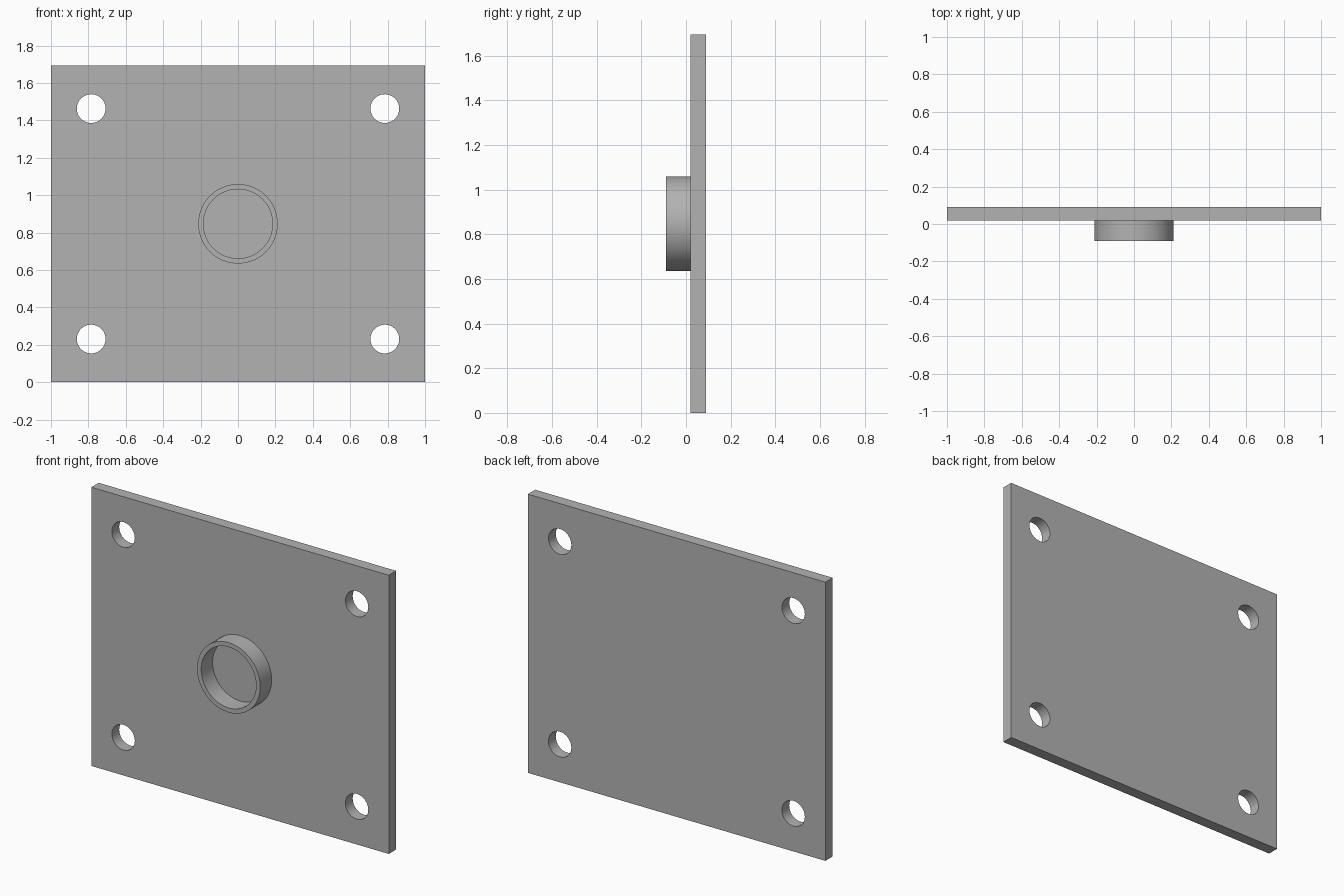
import bpy
from math import pi

cube = bpy.data.objects.get("Cube")
if cube:
    bpy.data.objects.remove(cube, do_unlink=True)

WIDTH, HEIGHT = 2.0, 1.694
FRONT, BACK, RIM = 0.02, 0.09, -0.09
MID = HEIGHT / 2

grey = bpy.data.materials.new("plain grey")
grey.use_nodes = True
grey.diffuse_color = (0.45, 0.45, 0.45, 1)
grey.node_tree.nodes["Principled BSDF"].inputs["Base Color"].default_value = (0.45, 0.45, 0.45, 1)


def cylinder(name, radius, x, z, y0, y1, sides):
    """Cylinder lying along y, from y0 to y1."""
    bpy.ops.mesh.primitive_cylinder_add(
        vertices=sides, radius=radius, depth=y1 - y0,
        location=(x, (y0 + y1) / 2, z), rotation=(pi / 2, 0, 0))
    obj = bpy.context.object
    obj.name = name
    obj.data.materials.append(grey)
    return obj


def cut(obj, cutters):
    """Subtract the cutters, apply, and remove them."""
    for cutter in cutters:
        mod = obj.modifiers.new("cut", "BOOLEAN")
        mod.operation = "DIFFERENCE"
        mod.solver = "EXACT"
        mod.object = cutter
    bpy.ops.object.select_all(action="DESELECT")
    obj.select_set(True)
    bpy.context.view_layer.objects.active = obj
    for mod in list(obj.modifiers):
        bpy.ops.object.modifier_apply(modifier=mod.name)
    for cutter in cutters:
        bpy.data.objects.remove(cutter, do_unlink=True)
    bpy.ops.object.shade_smooth_by_angle(angle=pi / 6)


# Flat mounting plate
bpy.ops.mesh.primitive_cube_add(size=1, location=(0, (FRONT + BACK) / 2, MID))
plate = bpy.context.object
plate.name = "mounting_plate"
plate.scale = (WIDTH, BACK - FRONT, HEIGHT)
bpy.ops.object.transform_apply(location=False, rotation=False, scale=True)
plate.data.materials.append(grey)

# Four bolt holes near the corners
holes = [cylinder("bolt_hole", 0.077, sx * 0.785, MID + sz * 0.616,
                  FRONT - 0.1, BACK + 0.1, 32)
         for sx in (-1, 1) for sz in (-1, 1)]
cut(plate, holes)

# Open collar on the front face
collar = cylinder("collar_ring", 0.2125, 0, MID, RIM, FRONT, 48)
bore = cylinder("collar_bore", 0.185, 0, MID, RIM - 0.1, FRONT + 0.1, 48)
cut(collar, [bore])
